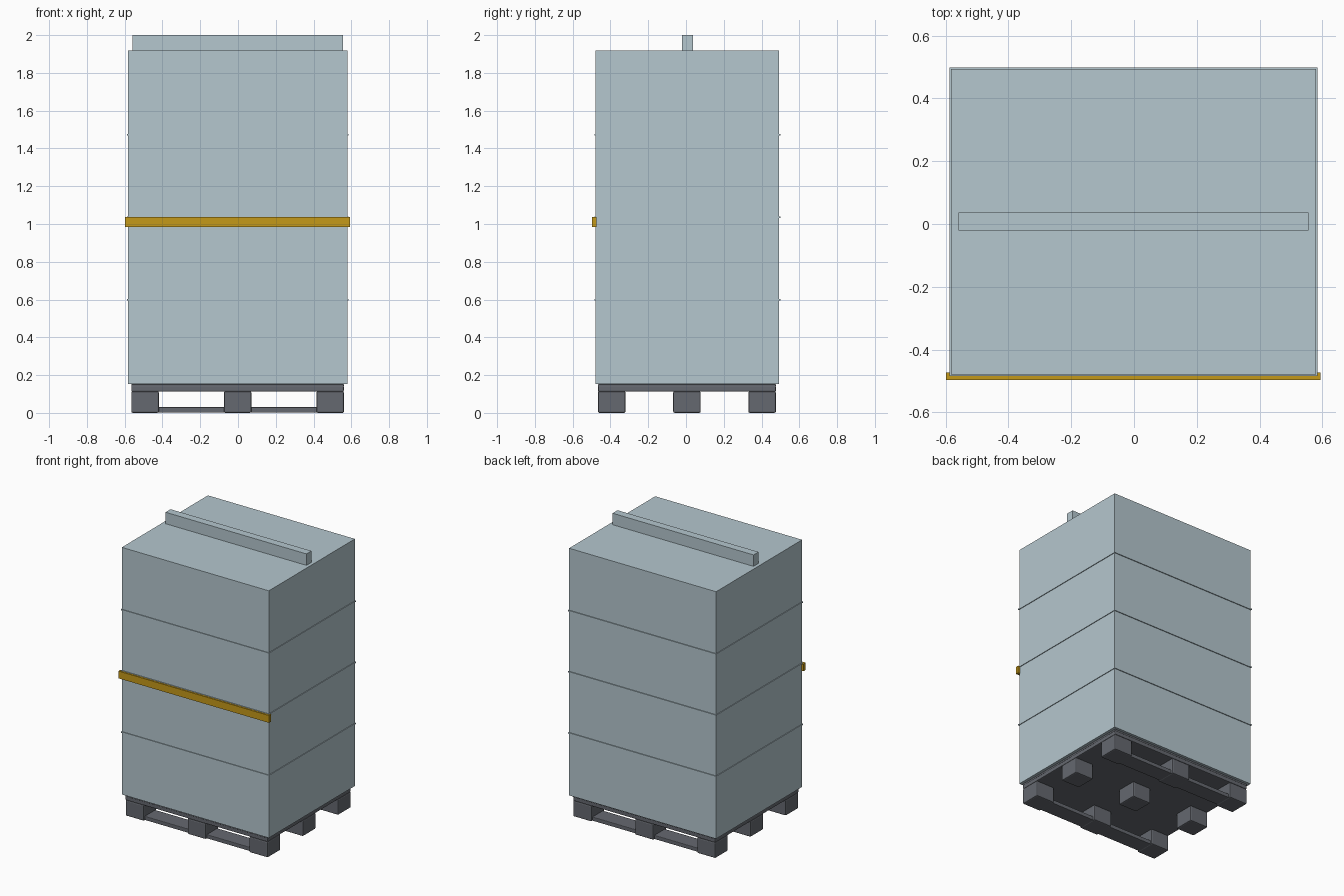
import bpy

if "Cube" in bpy.data.objects:
    bpy.data.objects.remove(bpy.data.objects["Cube"])


def box(name, x, y, z, bevel=0.0, color=None):
    """Axis-aligned box from (min, max) ranges."""
    bpy.ops.mesh.primitive_cube_add(size=1)
    ob = bpy.context.object
    ob.name = name
    ob.location = [(a + b) / 2 for a, b in (x, y, z)]
    ob.scale = [b - a for a, b in (x, y, z)]
    bpy.ops.object.transform_apply(location=False, rotation=False, scale=True)
    if bevel:
        m = ob.modifiers.new("Bevel", 'BEVEL')
        m.width = bevel
        m.segments = 2
    if color:
        ob.data.materials.append(color)
    return ob


def material(name, rgb):
    m = bpy.data.materials.new(name)
    m.diffuse_color = (*rgb, 1)
    m.use_nodes = True
    m.node_tree.nodes["Principled BSDF"].inputs["Base Color"].default_value = m.diffuse_color
    return m


wrap = material("pale_blue", (0.46, 0.57, 0.62))
dark = material("dark_grey", (0.13, 0.14, 0.16))
gold = material("gold", (0.56, 0.32, 0.01))

# Pallet deck: slab with a slimmer layer above
box("pallet_deck_lower", (-0.565, 0.56), (-0.466, 0.476), (0.112, 0.142), 0.006, dark)
box("pallet_deck_upper", (-0.565, 0.56), (-0.466, 0.476), (0.138, 0.152), 0.003, dark)

# Nine pallet feet
for i, x in enumerate((-0.492, -0.002, 0.488)):
    for j, y in enumerate((-0.393, 0.005, 0.403)):
        box(f"pallet_foot_{i}_{j}", (x - 0.073, x + 0.073), (y - 0.073, y + 0.073),
            (0.0, 0.114), 0.008, dark)

# Runners joining the front and back rows of feet
for name, y in (("front", -0.393), ("back", 0.403)):
    box(f"pallet_runner_{name}", (-0.5, 0.495), (y - 0.06, y + 0.06), (0.002, 0.03), 0.004, dark)

# Stacked load with thin seam bands
box("load", (-0.583, 0.579), (-0.479, 0.493), (0.152, 1.918), 0, wrap)
for i, z in enumerate((0.598, 1.035, 1.472)):
    box(f"seam_band_{i}", (-0.588, 0.584), (-0.484, 0.499), (z - 0.004, z + 0.004), 0, wrap)

# Top batten and front strap
box("top_batten", (-0.559, 0.555), (-0.02, 0.036), (1.915, 2.0), 0, wrap)
box("front_strap", (-0.598, 0.593), (-0.497, -0.473), (0.985, 1.037), 0, gold)
